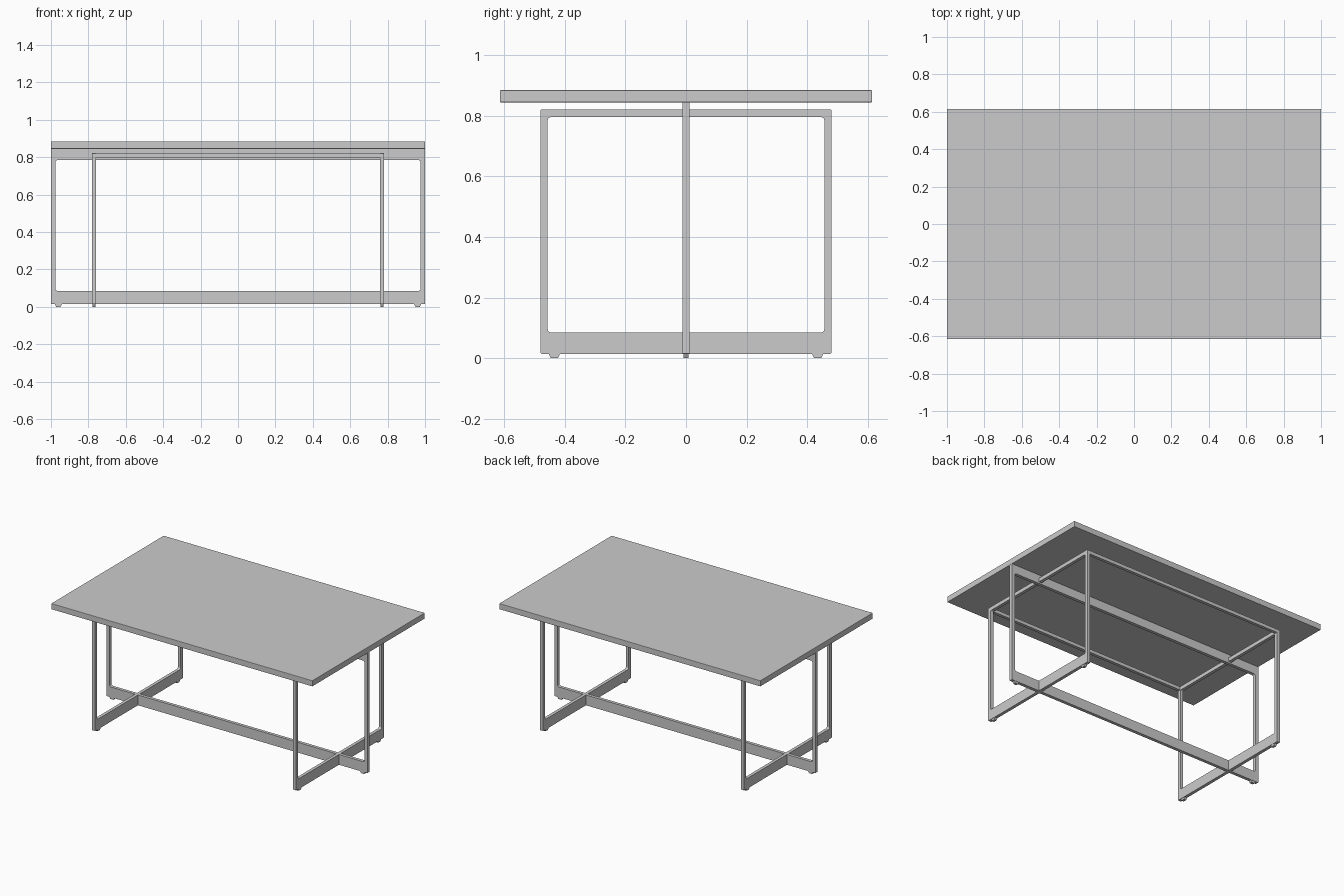
import bpy, bmesh, math

if "Cube" in bpy.data.objects:
    bpy.data.objects.remove(bpy.data.objects["Cube"])

HALF_T = 0.011  # half thickness of the flat steel frames


def finish(name, bm, bevel=0.0):
    bmesh.ops.recalc_face_normals(bm, faces=bm.faces)
    mesh = bpy.data.meshes.new(name)
    bm.to_mesh(mesh)
    bm.free()
    ob = bpy.data.objects.new(name, mesh)
    bpy.context.collection.objects.link(ob)
    if bevel:
        mod = ob.modifiers.new("edge", "BEVEL")
        mod.width, mod.segments = bevel, 2
    return ob


def box(name, x0, x1, y0, y1, z0, z1, bevel=0.0):
    bm = bmesh.new()
    bmesh.ops.create_cube(bm, size=1)
    for v in bm.verts:
        v.co.x = x0 + (v.co.x + 0.5) * (x1 - x0)
        v.co.y = y0 + (v.co.y + 0.5) * (y1 - y0)
        v.co.z = z0 + (v.co.z + 0.5) * (z1 - z0)
    return finish(name, bm, bevel)


def rounded_rect(half_w, z0, z1, r, steps=4):
    pts = []
    corners = [(half_w - r, z1 - r), (r - half_w, z1 - r),
               (r - half_w, z0 + r), (half_w - r, z0 + r)]
    for i, (cx, cz) in enumerate(corners):
        for s in range(steps + 1):
            a = math.pi / 2 * (i + s / steps)
            pts.append((cx + r * math.cos(a), cz + r * math.sin(a)))
    return pts


def frame(name, outer, inner):
    """Closed frame in the xz plane with a rounded opening."""
    bm = bmesh.new()
    rings = [[bm.verts.new((x, y, z)) for x, z in pts]
             for pts, y in ((outer, -HALF_T), (outer, HALF_T),
                            (inner, HALF_T), (inner, -HALF_T))]
    n = len(outer)
    for k in range(4):
        a, b = rings[k], rings[(k + 1) % 4]
        for i in range(n):
            j = (i + 1) % n
            bm.faces.new((a[i], a[j], b[j], b[i]))
    return finish(name, bm)


def foot(name, centre):
    """Small tapered glide under a frame, profile in the xz plane."""
    bm = bmesh.new()
    profile = [(-0.02, 0.016), (-0.012, 0), (0.012, 0), (0.02, 0.016)]
    face = bm.faces.new([bm.verts.new((centre + x, -0.009, z)) for x, z in profile])
    ext = bmesh.ops.extrude_face_region(bm, geom=[face])
    for v in ext["geom"]:
        if isinstance(v, bmesh.types.BMVert):
            v.co.y = 0.009
    return finish(name, bm)


def turn(ob, x):
    """Turn a part to run along y and place it at x."""
    ob.rotation_euler.z = math.pi / 2
    ob.location.x = x


# Table top
box("table_top", -1, 1, -0.615, 0.615, 0.845, 0.885, 0.002)

# Long central frame with feet
frame("long_frame", rounded_rect(1.0, 0.014, 0.846, 0.003),
      rounded_rect(0.976, 0.085, 0.785, 0.012))

# Cross frames, connecting rails and feet
for side, s in (("left", -1), ("right", 1)):
    foot(f"{side}_long_frame_foot", 0.96 * s)
    turn(frame(f"{side}_cross_frame", rounded_rect(0.48, 0.014, 0.822, 0.003),
               rounded_rect(0.457, 0.085, 0.796, 0.01)), 0.77 * s)
    for end, e in (("front", -1), ("back", 1)):
        turn(foot(f"{side}_{end}_foot", 0.435 * e), 0.77 * s)

for end, e in (("front", -1), ("back", 1)):
    y0, y1 = sorted((0.458 * e, 0.479 * e))
    box(f"{end}_top_rail", -0.765, 0.765, y0, y1, 0.798, 0.821)
